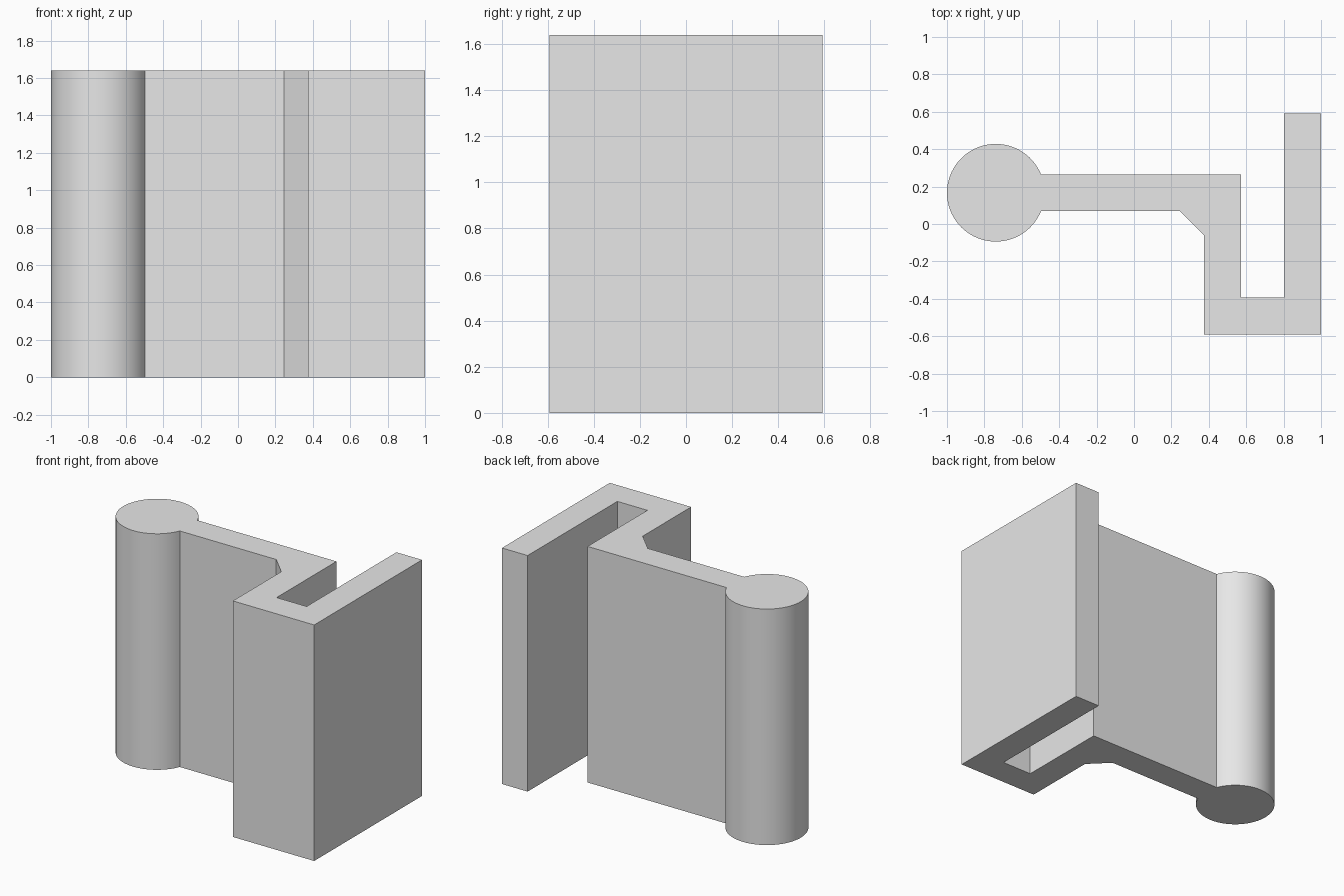
import bpy, bmesh, math
from mathutils import Vector

if "Cube" in bpy.data.objects:
    bpy.data.objects.remove(bpy.data.objects["Cube"], do_unlink=True)

HEIGHT = 1.64
CENTRE, RADIUS = Vector((-0.739, 0.167)), 0.261   # round bead
HALF_WEB = 0.097                                  # half thickness of the web
ARC_STEPS = 64

grey = bpy.data.materials.new("plain_grey")
grey.use_nodes = True
grey.diffuse_color = (0.8, 0.8, 0.8, 1)
grey.node_tree.nodes["Principled BSDF"].inputs["Base Color"].default_value = (0.8, 0.8, 0.8, 1)

# Bead outline: an arc open towards the web
gap = math.asin(HALF_WEB / RADIUS)
outline = []
for i in range(ARC_STEPS + 1):
    a = gap + (2 * math.pi - 2 * gap) * i / ARC_STEPS
    outline.append(CENTRE + RADIUS * Vector((math.cos(a), math.sin(a))))

# Web with chamfered corner, then the hooked channel
low, high = CENTRE.y - HALF_WEB, CENTRE.y + HALF_WEB
outline += [Vector(p) for p in (
    (0.245, low), (0.375, -0.06), (0.375, -0.592), (1, -0.592),
    (1, 0.592), (0.803, 0.592), (0.803, -0.393), (0.572, -0.393), (0.572, high))]

# Extrude the section upwards
bm = bmesh.new()
base = bm.faces.new([bm.verts.new((p.x, p.y, 0)) for p in outline])
top = bmesh.ops.extrude_face_region(bm, geom=[base], use_keep_orig=True)
bmesh.ops.translate(bm, vec=(0, 0, HEIGHT),
                    verts=[v for v in top["geom"] if isinstance(v, bmesh.types.BMVert)])
bmesh.ops.recalc_face_normals(bm, faces=bm.faces)
mesh = bpy.data.meshes.new("extruded_profile")
bm.to_mesh(mesh)
bm.free()
mesh.materials.append(grey)

profile = bpy.data.objects.new("extruded_profile", mesh)
bpy.context.collection.objects.link(profile)

# Smooth bead, sharp corners
bpy.ops.object.select_all(action="DESELECT")
profile.select_set(True)
bpy.context.view_layer.objects.active = profile
bpy.ops.object.shade_smooth_by_angle(angle=math.radians(30))
